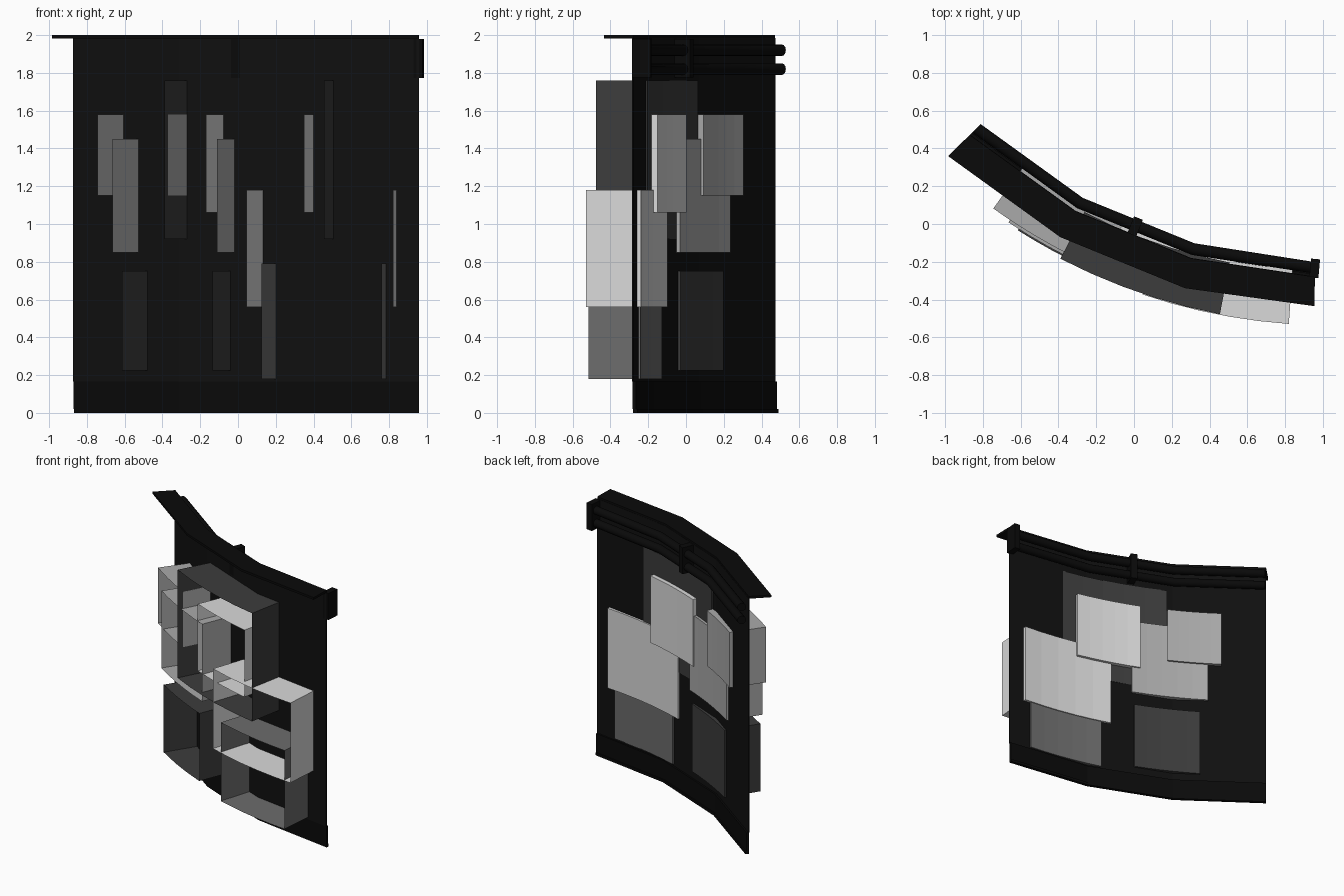
import bpy, bmesh, math
from mathutils import Matrix, Vector

if "Cube" in bpy.data.objects:
    bpy.data.objects.remove(bpy.data.objects["Cube"])

def mat(name, v):
    m = bpy.data.materials.new(name)
    m.diffuse_color = (v, v, v, 1)
    m.use_nodes = True
    m.node_tree.nodes["Principled BSDF"].inputs["Base Color"].default_value = m.diffuse_color
    return m

WALL = mat("wall black", 0.005)
TRIM = mat("trim black", 0.003)
DARK = mat("dark grey", 0.045)
MID = mat("mid grey", 0.15)
PALE = mat("pale grey", 0.40)
LIGHT = mat("light grey", 0.70)

def finish(name, bm, material):
    me = bpy.data.meshes.new(name)
    bm.to_mesh(me)
    bm.free()
    me.materials.append(material)
    ob = bpy.data.objects.new(name, me)
    bpy.context.collection.objects.link(ob)
    return ob

# Three-sided plan of the display: front and back edge of every corner
FRONT = [(-0.985, 0.36), (-0.39, -0.07), (0.27, -0.34), (0.955, -0.435)]
BACK = [(-0.81, 0.53), (-0.27, 0.14), (0.32, -0.10), (0.96, -0.20)]
DEPTH = 0.24

def sweep(name, profile, material):
    """Closed (offset from front edge, z) profile carried along the plan."""
    bm = bmesh.new()
    rings = []
    for f, b in zip(FRONT, BACK):
        f, b = Vector(f), Vector(b)
        ring = []
        for o, z in profile:
            p = f.lerp(b, o / DEPTH)
            ring.append(bm.verts.new((p.x, p.y, z)))
        rings.append(ring)
    n = len(profile)
    for r, s in zip(rings, rings[1:]):
        for i in range(n):
            bm.faces.new((r[i], r[(i + 1) % n], s[(i + 1) % n], s[i]))
    bm.faces.new(rings[0])
    bm.faces.new(rings[-1])
    bmesh.ops.recalc_face_normals(bm, faces=bm.faces)
    return finish(name, bm, material)

def strip(name, o0, o1, z0, z1, material):
    return sweep(name, [(o0, z0), (o1, z0), (o1, z1), (o0, z1)], material)

# Wall, canopy and skirting
strip("wall_panel", 0.152, 0.160, 0.165, 1.985, WALL)
strip("canopy", 0.0, 0.158, 1.982, 2.0, TRIM)
strip("skirting", 0.155, 0.173, 0.02, 0.165, TRIM)
strip("skirting_lip", 0.158, 0.182, 0.0, 0.02, TRIM)

# Two round rails behind the top edge
for i, zc in enumerate((1.82, 1.92)):
    prof = [(0.207 + 0.031 * math.cos(a), zc + 0.031 * math.sin(a))
            for a in (2 * math.pi * k / 12 for k in range(12))]
    ob = sweep(f"rail_{i + 1}", prof, TRIM)
    bpy.context.view_layer.objects.active = ob
    ob.select_set(True)
    bpy.ops.object.shade_smooth_by_angle(angle=math.radians(35))
    ob.select_set(False)

# Brackets holding the rails
def bracket(name, loc, size, deg):
    bm = bmesh.new()
    m = (Matrix.Translation(loc) @ Matrix.Rotation(math.radians(deg), 4, 'Z')
         @ Matrix.Diagonal((*size, 1)))
    bmesh.ops.create_cube(bm, size=1, matrix=m)
    finish(name, bm, TRIM)

bracket("middle_bracket", (0.005, -0.015, 1.877), (0.05, 0.10, 0.205), -22)
bracket("end_bracket", (0.957, -0.235, 1.877), (0.048, 0.10, 0.205), -5)

# Curved display boxes, open at the front, passing through the wall
CX, CY = 1.04, 2.57   # centre of the curve

def display_box(name, xl, xr, z0, z1, r_front, r_back, material, segs=5):
    bm = bmesh.new()
    a0, a1 = (math.asin((x - CX) / r_front) for x in (xl, xr))
    rings = []
    for k in range(segs + 1):
        a = a0 + (a1 - a0) * k / segs
        rings.append([bm.verts.new((CX + r * math.sin(a), CY - r * math.cos(a), z))
                      for r, z in ((r_front, z0), (r_back, z0),
                                   (r_back, z1), (r_front, z1))])
    for r, s in zip(rings, rings[1:]):
        for i in range(3):                      # floor, back, top
            bm.faces.new((r[i], r[i + 1], s[i + 1], s[i]))
    bm.faces.new(rings[0])
    bm.faces.new(rings[-1])
    bmesh.ops.recalc_face_normals(bm, faces=bm.faces)
    finish(name, bm, material)

display_box("box_upper_left", -0.745, -0.37, 1.15, 1.58, 3.062, 2.79, PALE)
display_box("box_middle_left", -0.665, -0.11, 0.85, 1.45, 3.077, 2.805, PALE)
display_box("box_tall_dark", -0.39, 0.455, 0.92, 1.76, 3.103, 2.825, DARK)
display_box("box_upper_centre", -0.17, 0.35, 1.06, 1.58, 3.07, 2.793, LIGHT)
display_box("box_middle_right", 0.045, 0.82, 0.56, 1.18, 3.107, 2.815, LIGHT)
display_box("box_lower_right", 0.125, 0.76, 0.18, 0.79, 3.098, 2.823, MID)
display_box("box_lower_left", -0.615, -0.135, 0.225, 0.75, 3.085, 2.811, DARK)
